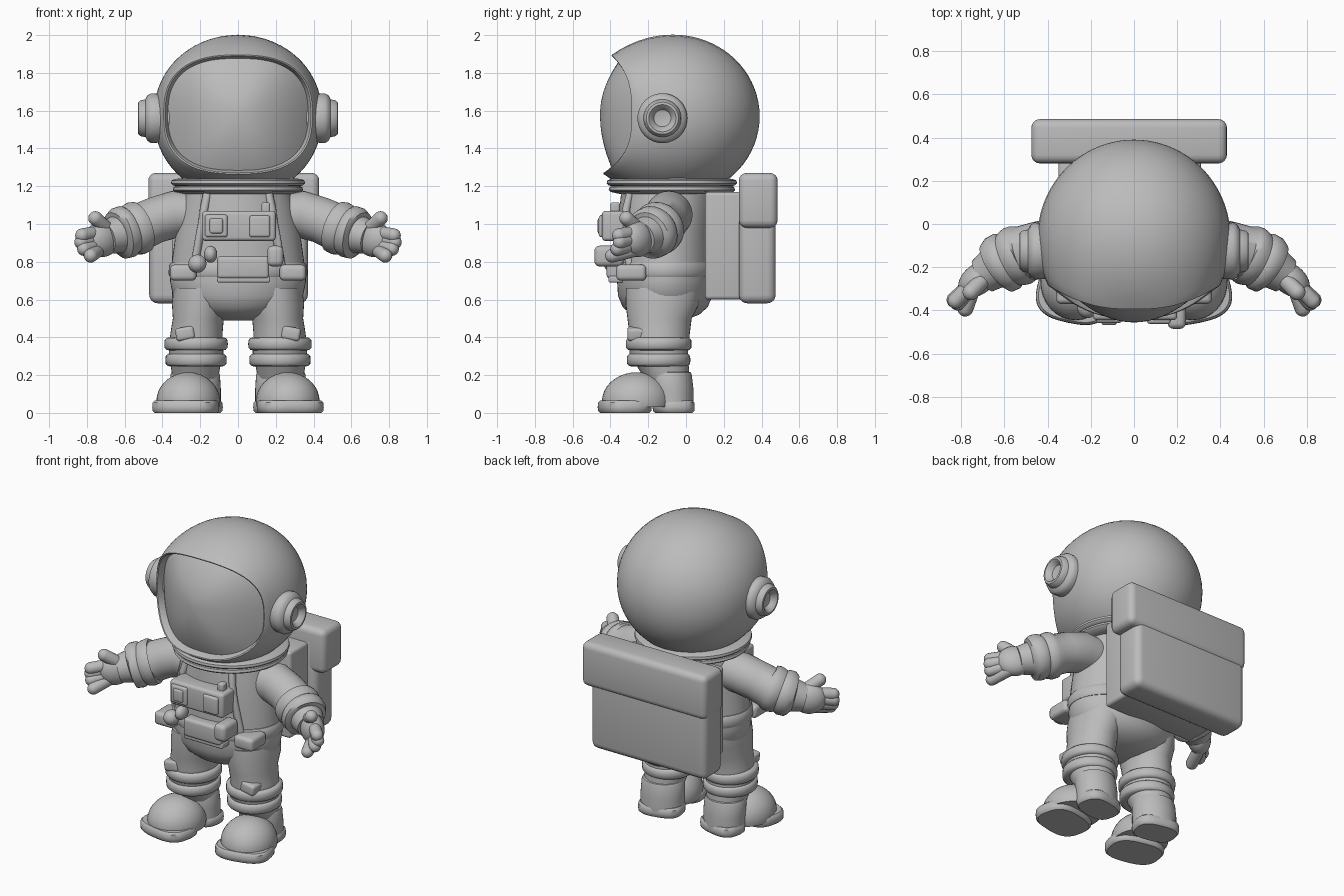
import bpy, bmesh
from math import sin, cos, pi, radians
from mathutils import Vector, Matrix

cube = bpy.data.objects.get("Cube")
if cube:
    bpy.data.objects.remove(cube)

GREY = (0.5, 0.5, 0.5, 1)
grey = bpy.data.materials.new("plain_grey")
grey.use_nodes = True
grey.diffuse_color = GREY
grey.node_tree.nodes["Principled BSDF"].inputs["Base Color"].default_value = GREY


def finish(name, bm, pair=False):
    """Clean and shade the mesh; a pair also gets a mirrored right copy."""
    bmesh.ops.remove_doubles(bm, verts=bm.verts, dist=0.0002)
    bmesh.ops.recalc_face_normals(bm, faces=bm.faces)
    for f in bm.faces:
        f.smooth = True
    for e in bm.edges:
        e.smooth = e.calc_face_angle(0) < radians(42)
    for side in (("left_", "right_") if pair else ("",)):
        if side == "right_":
            bmesh.ops.scale(bm, vec=(-1, 1, 1), verts=bm.verts)
            bmesh.ops.reverse_faces(bm, faces=bm.faces)
        mesh = bpy.data.meshes.new(side + name)
        bm.to_mesh(mesh)
        mesh.materials.append(grey)
        bpy.context.collection.objects.link(bpy.data.objects.new(side + name, mesh))
    bm.free()


def loft(name, rings, pair=False, matrix=None):
    """Skin a list of closed rings and cap both ends."""
    bm = bmesh.new()
    rows = [[bm.verts.new(p) for p in ring] for ring in rings]
    n = len(rows[0])
    for a, b in zip(rows, rows[1:]):
        for i in range(n):
            j = (i + 1) % n
            bm.faces.new((a[i], a[j], b[j], b[i]))
    bm.faces.new(rows[0])
    bm.faces.new(rows[-1])
    if matrix:
        bm.transform(matrix)
    finish(name, bm, pair)


def spow(v, p):
    return abs(v) ** p * (1 if v >= 0 else -1)


def stack(name, sections, pair=False, square=1.0, matrix=None, n=40):
    """Horizontal oval sections: (z, centre x, centre y, radius x, radius y)."""
    angles = [2 * pi * i / n for i in range(n)]
    loft(name, [[(cx + rx * spow(cos(a), square), cy + ry * spow(sin(a), square), z)
                 for a in angles] for z, cx, cy, rx, ry in sections], pair, matrix)


def tube(name, stations, pair=False, n=24):
    """Round tube through (point, radius) stations."""
    rings = []
    for k, (p, r) in enumerate(stations):
        t = stations[min(k + 1, len(stations) - 1)][0] - stations[max(k - 1, 0)][0]
        u = t.cross(Vector((0, 0, 1))).normalized()
        v = u.cross(t).normalized()
        rings.append([p + u * r * cos(2 * pi * i / n) + v * r * sin(2 * pi * i / n)
                      for i in range(n)])
    loft(name, rings, pair)


def capsule(name, p, q, r, pair=False):
    p, q = Vector(p), Vector(q)
    d = (q - p).normalized()
    arc = [pi / 2 * k / 6 for k in range(7)]
    tube(name, [(p - d * r * cos(a), r * sin(a)) for a in arc]
         + [(q + d * r * cos(a), r * sin(a)) for a in reversed(arc)], pair, 16)


def blob(name, centre, radii, yaw=0, pair=False, floor=None, matrix=Matrix()):
    bm = bmesh.new()
    bmesh.ops.create_uvsphere(bm, u_segments=32, v_segments=18, radius=1)
    bm.transform(Matrix.Translation(centre) @ Matrix.Rotation(radians(yaw), 4, "Z")
                 @ Matrix.Diagonal((*radii, 1)))
    if floor is not None:
        bmesh.ops.bisect_plane(bm, geom=bm.verts[:] + bm.edges[:] + bm.faces[:],
                               plane_co=(0, 0, floor), plane_no=(0, 0, -1), clear_outer=True)
        bmesh.ops.holes_fill(bm, edges=[e for e in bm.edges if e.is_boundary])
    bm.transform(matrix)
    finish(name, bm, pair)


def box(name, low, high, bevel, pair=False, tilt=0):
    """Rounded box between two corners, tilted about the y axis."""
    low, high = Vector(low), Vector(high)
    bm = bmesh.new()
    bmesh.ops.create_cube(bm, size=1)
    bm.transform(Matrix.Diagonal((*(high - low), 1)))
    bmesh.ops.bevel(bm, geom=bm.edges[:], offset=bevel, segments=4, profile=0.5, affect="EDGES")
    bm.transform(Matrix.Translation((low + high) / 2) @ Matrix.Rotation(radians(tilt), 4, "Y"))
    finish(name, bm, pair)


# Helmet: shell swept from the back pole to a flared face rim, then turned inward
HEAD = Vector((0, -0.06, 1.57))
FACE_Z, STEPS = 1.58, 64


def shell_radius(d):
    return 1 / ((d.x / 0.445) ** 2 + (d.y / 0.45) ** 2 + (d.z / 0.43) ** 2) ** 0.5


rim = []
for i in range(STEPS):
    a = 2 * pi * i / STEPS
    h = spow(sin(a), 0.77)
    rim.append(Vector((0.40 * spow(cos(a), 0.77),
                       -0.28 - (0.106 if h > 0 else 0.15) * abs(h) ** 3, FACE_Z + 0.32 * h)))


def face_ring(s, dy):
    return [Vector((p.x * s, p.y + dy, FACE_Z + (p.z - FACE_Z) * s)) for p in rim]


shell = []
for k in range(29):
    u = k / 28
    ring = []
    for p in rim:
        end = (p - HEAD).normalized()
        d = Vector((0, 1, 0)).slerp(end, u)
        flare = ((p - HEAD).length - shell_radius(end)) * u ** 6
        ring.append(HEAD + d * (shell_radius(d) + flare))
    shell.append(ring)
shell += [face_ring(s, dy) for s, dy in ((0.985, -0.008), (0.965, -0.006), (0.945, 0.012), (0.92, 0.05))]
loft("helmet", shell)

# Visor: bulging glass inside the rim
visor = []
for k in range(15):
    s = 1 - k / 14
    visor.append([Vector((p.x, p.y + (-0.455 - p.y) * (1 - s * s), p.z)).lerp(p, 0)
                  for p in face_ring(0.94, 0.045)])
    visor[-1] = [Vector((p.x * s, p.y, FACE_Z + (p.z - FACE_Z) * s)) for p in visor[-1]]
loft("visor", visor)

# Ear pods: turned discs with a hollow centre
turn = Matrix.Translation((0, -0.125, 1.56)) @ Matrix.Rotation(pi / 2, 4, "Y")
stack("ear_pod", [(h, 0, 0, r, r) for h, r in (
    (0.36, 0.125), (0.43, 0.13), (0.46, 0.132), (0.48, 0.12), (0.49, 0.1), (0.515, 0.095),
    (0.528, 0.085), (0.53, 0.072), (0.52, 0.06), (0.495, 0.045), (0.485, 0))], True, matrix=turn)

# Collar, torso and belt
stack("collar", [(z, 0, -0.075, r, r - 0.01) for z, r in (
    (1.16, 0.29), (1.17, 0.335), (1.18, 0.345), (1.195, 0.34), (1.2, 0.33), (1.205, 0.345),
    (1.215, 0.355), (1.23, 0.352), (1.238, 0.335), (1.245, 0.27))], n=56)
stack("torso", [(1.2, 0, -0.09, 0.27, 0.25), (1.1, 0, -0.1, 0.30, 0.25), (0.95, 0, -0.11, 0.33, 0.25),
                (0.8, 0, -0.11, 0.35, 0.25), (0.7, 0, -0.11, 0.36, 0.255), (0.62, 0, -0.11, 0.345, 0.25),
                (0.56, 0, -0.11, 0.29, 0.225), (0.52, 0, -0.11, 0.22, 0.18), (0.49, 0, -0.11, 0.1, 0.1)], n=56)
stack("belt", [(z, 0, -0.11, 0.355 + d, 0.255 + d) for z, d in (
    (0.715, -0.03), (0.72, 0.005), (0.735, 0.013), (0.78, 0.01), (0.795, 0), (0.8, -0.03))], n=56)
tube("chest_strap", [(Vector(p), 0.022) for p in (
    (0.16, -0.29, 1.18), (0.18, -0.315, 1.08), (0.2, -0.315, 0.95), (0.23, -0.3, 0.78))], True)

# Chest control unit
box("chest_unit", (-0.19, -0.445, 0.91), (0.20, -0.3, 1.07), 0.02)
box("chest_button", (0.06, -0.462, 0.93), (0.17, -0.42, 1.045), 0.014)
box("chest_dial_base", (-0.175, -0.458, 0.93), (-0.055, -0.42, 1.05), 0.015)
box("chest_dial", (-0.15, -0.468, 0.95), (-0.08, -0.44, 1.03), 0.012)
box("chest_knob", (0.125, -0.40, 1.05), (0.17, -0.35, 1.115), 0.012)

# Belt buckle and pouches
box("buckle", (-0.11, -0.42, 0.71), (0.165, -0.32, 0.83), 0.02)
box("buckle_lip", (-0.11, -0.41, 0.69), (0.17, -0.33, 0.725), 0.01)
box("front_pouch", (0.155, -0.485, 0.775), (0.24, -0.33, 0.885), 0.028)
blob("belt_ball", (-0.215, -0.385, 0.79), (0.048, 0.05, 0.048))
blob("belt_ball_top", (-0.145, -0.38, 0.84), (0.035, 0.05, 0.045))
box("hip_pouch", (0.22, -0.37, 0.70), (0.36, -0.21, 0.785), 0.025, True)

# Legs with ringed knees and thigh pads
stack("leg", [(0.66, 0.19, -0.12, 0.15, 0.2), (0.58, 0.2, -0.125, 0.15, 0.195), (0.5, 0.21, -0.14, 0.135, 0.17),
              (0.42, 0.22, -0.14, 0.138, 0.16), (0.31, 0.222, -0.145, 0.145, 0.155),
              (0.24, 0.225, -0.12, 0.13, 0.135), (0.18, 0.225, -0.1, 0.12, 0.12)], True)
for name, z, r in (("upper_knee_ring", 0.365, 0.168), ("lower_knee_ring", 0.28, 0.162)):
    stack(name, [(z + dz, 0.222, -0.145, r + d, r + d + 0.006) for dz, d in (
        (-0.035, -0.035), (-0.032, -0.012), (-0.02, -0.001), (0, 0), (0.02, -0.001),
        (0.032, -0.012), (0.035, -0.035))], True)
box("thigh_pad", (0.23, -0.31, 0.385), (0.33, -0.2, 0.455), 0.018, True, 10)

# Boots, turned outward
foot = Matrix.Translation((0.225, -0.08, 0)) @ Matrix.Rotation(radians(12), 4, "Z")
stack("boot_shaft", [(0.03, 0, 0, 0.135, 0.12), (0.12, 0, 0, 0.135, 0.12), (0.2, 0, -0.01, 0.132, 0.12),
                     (0.215, 0, -0.01, 0.125, 0.115), (0.22, 0, -0.01, 0.1, 0.1)], True, matrix=foot)
blob("boot_toe", (0, -0.185, 0.06), (0.168, 0.185, 0.155), pair=True, floor=0.03, matrix=foot)
for name, y, rx, ry in (("toe_sole", -0.25, 0.175, 0.135), ("heel_sole", 0.015, 0.14, 0.105)):
    stack(name, [(z, 0, y, rx - d, ry - d) for z, d in (
        (0, 0.012), (0.01, 0.002), (0.03, 0), (0.055, 0.002), (0.065, 0.012))], True, 0.72, foot)

# Arms with thick cuffs
tube("arm", [(Vector(p), r) for *p, r in (
    (0.2, -0.09, 1.05, 0.115), (0.34, -0.09, 1.05, 0.125), (0.44, -0.11, 1.02, 0.122),
    (0.505, -0.13, 0.99, 0.124), (0.515, -0.135, 0.985, 0.138), (0.54, -0.148, 0.977, 0.143),
    (0.565, -0.16, 0.969, 0.136), (0.575, -0.165, 0.966, 0.13), (0.59, -0.172, 0.96, 0.14),
    (0.625, -0.19, 0.95, 0.138), (0.64, -0.198, 0.945, 0.122), (0.645, -0.203, 0.942, 0.1),
    (0.7, -0.24, 0.925, 0.085))], True, 32)

# Gloves
blob("palm", (0.72, -0.255, 0.92), (0.105, 0.07, 0.095), -38, True)
for i, (name, tip) in enumerate((("index_finger", 0.825), ("middle_finger", 0.83),
                                 ("ring_finger", 0.815), ("little_finger", 0.78))):
    capsule(name, (0.735, -0.265, 0.955 - 0.03 * i), (tip, tip * 0.8 - 1.015, 0.94 - 0.036 * i), 0.037, True)
capsule("thumb", (0.69, -0.25, 0.97), (0.755, -0.315, 1.03), 0.038, True)

# Backpack: frame, main case and wider lid
box("pack_frame", (-0.35, 0.1, 0.60), (0.31, 0.31, 1.17), 0.02)
box("pack_case", (-0.47, 0.28, 0.58), (0.37, 0.475, 1.22), 0.045)
box("pack_lid", (-0.475, 0.28, 0.98), (0.43, 0.485, 1.27), 0.04)
